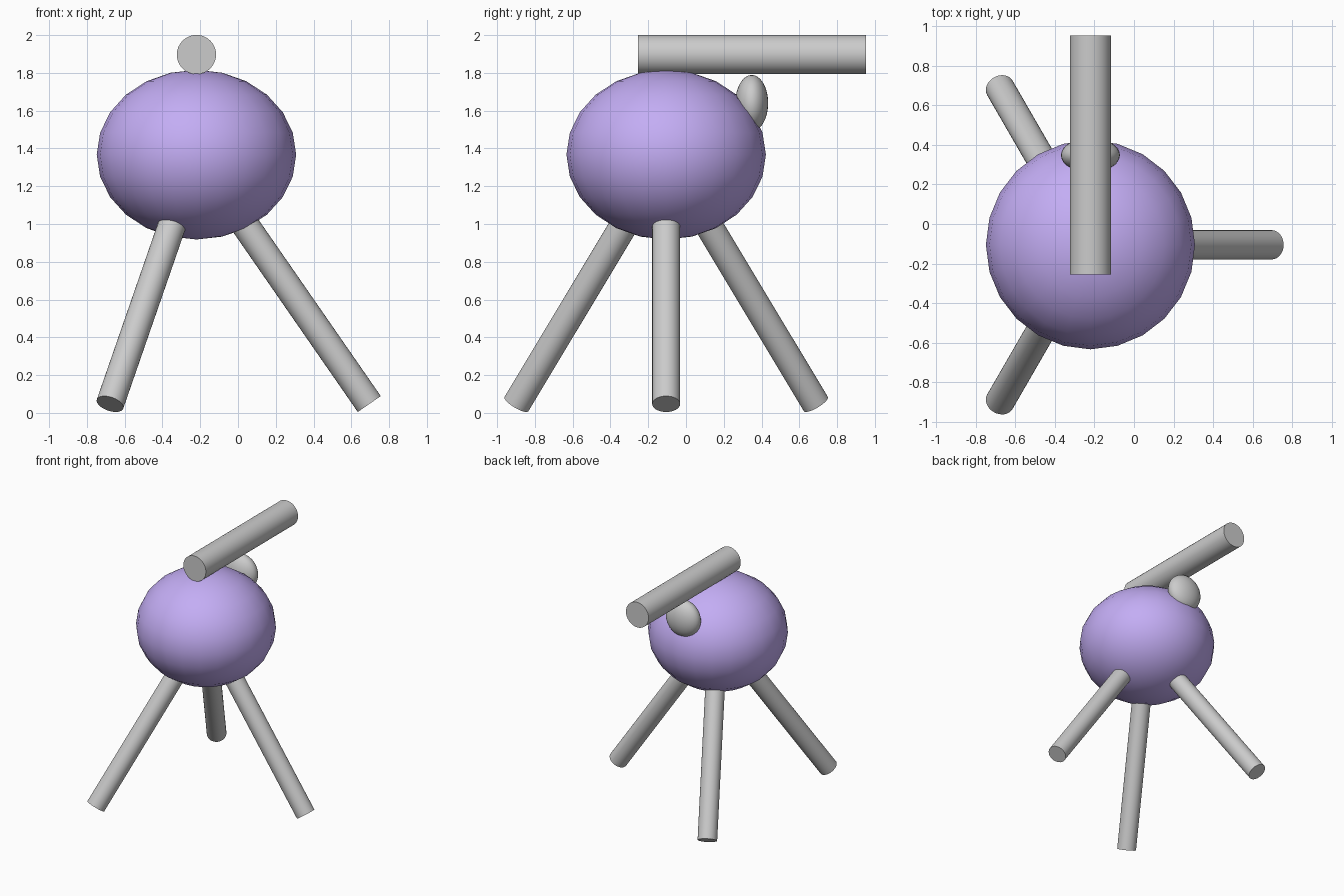
import bpy
import math
from mathutils import Vector

if "Cube" in bpy.data.objects:
    bpy.data.objects.remove(bpy.data.objects["Cube"])

CX, CY, CZ = -0.22, -0.105, 1.367   # body centre


def finish(name):
    ob = bpy.context.object
    ob.name = name
    bpy.ops.object.shade_smooth_by_angle(angle=math.radians(40))
    return ob


def ellipsoid(name, centre, radii, segments, rings):
    bpy.ops.mesh.primitive_uv_sphere_add(segments=segments, ring_count=rings, radius=1, location=centre)
    bpy.context.object.scale = radii
    bpy.ops.object.transform_apply(location=False, rotation=False, scale=True)
    return finish(name)


def rod(name, start, end, radius):
    a, b = Vector(start), Vector(end)
    bpy.ops.mesh.primitive_cylinder_add(vertices=32, radius=radius, depth=(b - a).length, location=(a + b) / 2)
    bpy.context.object.rotation_euler = (b - a).to_track_quat('Z', 'Y').to_euler()
    return finish(name)


# Purple body
body = ellipsoid("body", (CX, CY, CZ), (0.528, 0.528, 0.449), 24, 12)
purple = bpy.data.materials.new("purple")
purple.diffuse_color = (0.55, 0.42, 0.91, 1)
purple.use_nodes = True
purple.node_tree.nodes["Principled BSDF"].inputs["Base Color"].default_value = purple.diffuse_color
body.data.materials.append(purple)

# Three splayed legs, evenly spaced, running up into the body
for i in range(3):
    a = math.radians(120 * i)
    foot = (CX + 0.915 * math.cos(a), CY + 0.915 * math.sin(a), 0.047)
    rod(f"leg_{i + 1}", (CX, CY, CZ), foot, 0.074)

# Horizontal tube on top
rod("top_tube", (CX, -0.255, 1.897), (CX, 0.953, 1.897), 0.104)

# Flattened lens under the tube, at the back of the body
ellipsoid("lens", (CX, 0.348, 1.64), (0.149, 0.087, 0.149), 32, 16)
